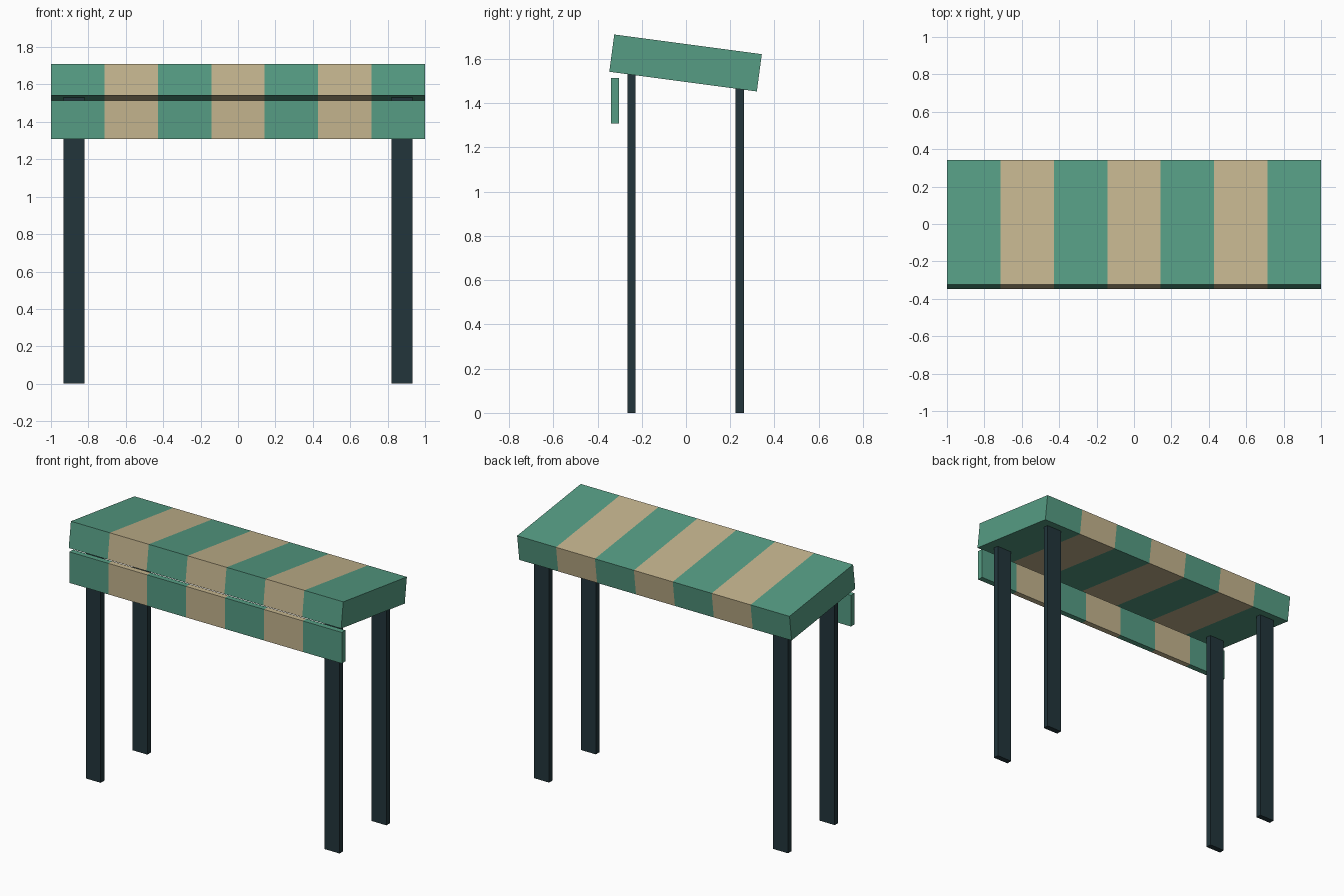
import bpy, bmesh, math
from mathutils import Matrix, Vector

if "Cube" in bpy.data.objects:
    bpy.data.objects.remove(bpy.data.objects["Cube"], do_unlink=True)


def make_material(name, rgb):
    mat = bpy.data.materials.new(name)
    mat.use_nodes = True
    mat.diffuse_color = (*rgb, 1)
    mat.node_tree.nodes["Principled BSDF"].inputs["Base Color"].default_value = (*rgb, 1)
    return mat


green = make_material("awning green", (0.092, 0.335, 0.23))
tan = make_material("awning tan", (0.55, 0.455, 0.27))
dark = make_material("dark slate", (0.016, 0.036, 0.044))

STRIPES = 7
WIDTH = 2.0


def box(name, size, centre, materials, tilt=0.0, striped=False):
    bm = bmesh.new()
    bmesh.ops.create_cube(bm, size=1, matrix=Matrix.Diagonal((*size, 1)))
    if striped:
        # Cut across the width and alternate the two cloth colours
        step = WIDTH / STRIPES
        for i in range(1, STRIPES):
            bmesh.ops.bisect_plane(bm, geom=bm.verts[:] + bm.edges[:] + bm.faces[:],
                                   plane_co=Vector((i * step - WIDTH / 2, 0, 0)),
                                   plane_no=Vector((1, 0, 0)))
        for f in bm.faces:
            x = f.calc_center_median().x + WIDTH / 2
            f.material_index = min(int(x / step), STRIPES - 1) % 2
    mesh = bpy.data.meshes.new(name)
    bm.to_mesh(mesh)
    bm.free()
    for m in materials:
        mesh.materials.append(m)
    obj = bpy.data.objects.new(name, mesh)
    obj.location = centre
    obj.rotation_euler.x = tilt
    bpy.context.collection.objects.link(obj)
    return obj


# Sloping canopy and hanging front valance
box("canopy", (WIDTH, 0.673, 0.17), (0, -0.002, 1.582), (green, tan),
    tilt=math.radians(-7.6), striped=True)
box("front_valance", (WIDTH, 0.038, 0.206), (0, -0.321, 1.411), (green, tan), striped=True)

# Four flat posts reaching just into the canopy
for side, x in (("left", 0.877), ("right", -0.877)):
    for end, y, top in (("front", -0.247, 1.54), ("back", 0.243, 1.48)):
        box(f"{end}_{side}_post", (0.11, 0.037, top), (x, y, top / 2), (dark,))
